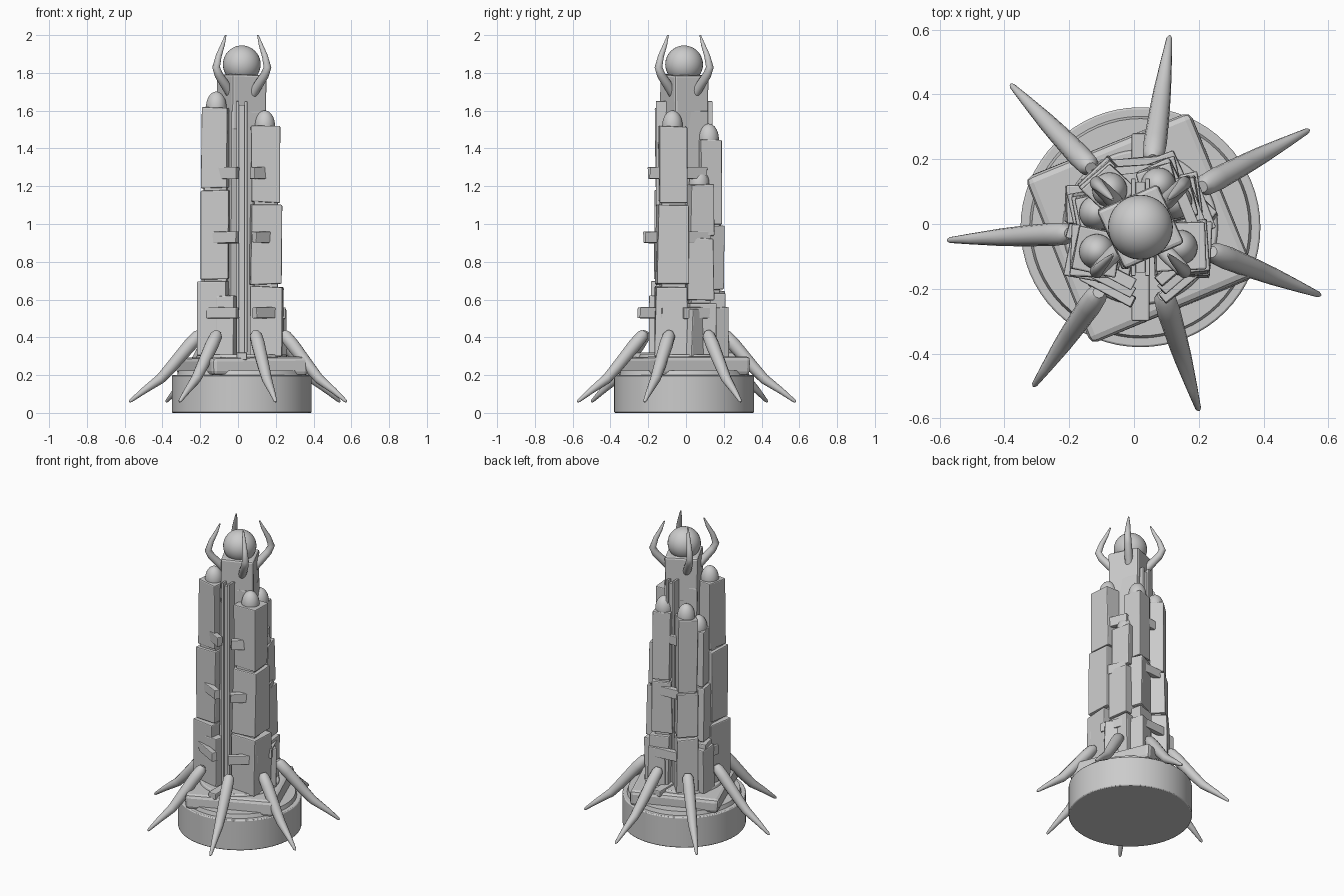
import bpy, bmesh, math, random
from mathutils import Vector, Matrix

if "Cube" in bpy.data.objects:
    bpy.data.objects.remove(bpy.data.objects["Cube"])

random.seed(4)
CX, CY = 0.02, -0.01


def add_mesh(name, bm, bevel=0.0, smooth=False):
    me = bpy.data.meshes.new(name)
    bm.to_mesh(me)
    bm.free()
    ob = bpy.data.objects.new(name, me)
    bpy.context.collection.objects.link(ob)
    if bevel:
        m = ob.modifiers.new("worn_edges", "BEVEL")
        m.width, m.segments = bevel, 2
    if smooth:
        bpy.context.view_layer.objects.active = ob
        ob.select_set(True)
        bpy.ops.object.shade_smooth_by_angle(angle=math.radians(35))
        ob.select_set(False)
    return ob


def block(name, x, y, z0, z1, sx, sy, rot=0, jitter=0.0, bevel=0.006):
    bm = bmesh.new()
    bmesh.ops.create_cube(bm, size=1)
    for v in bm.verts:
        v.co = Vector((v.co.x * sx, v.co.y * sy, v.co.z * (z1 - z0)))
        v.co += Vector([random.uniform(-jitter, jitter) for _ in range(3)])
    bm.transform(Matrix.Translation((x, y, (z0 + z1) / 2)) @ Matrix.Rotation(math.radians(rot), 4, "Z"))
    return add_mesh(name, bm, bevel)


def disc(name, r0, r1, z0, z1, bevel=0.0):
    bm = bmesh.new()
    bmesh.ops.create_cone(bm, cap_ends=True, segments=64, radius1=r0, radius2=r1, depth=z1 - z0)
    bm.transform(Matrix.Translation((CX, CY, (z0 + z1) / 2)))
    return add_mesh(name, bm, bevel, True)


def ball(name, x, y, z, r, sz=1.0):
    bm = bmesh.new()
    bmesh.ops.create_uvsphere(bm, u_segments=32, v_segments=20, radius=r)
    bm.transform(Matrix.Translation((x, y, z)) @ Matrix.Diagonal((1, 1, sz, 1)))
    return add_mesh(name, bm, 0, True)


def horn(name, pts):
    # tapered tube through (x, y, z, radius) points
    cu = bpy.data.curves.new(name, "CURVE")
    cu.dimensions, cu.bevel_depth, cu.bevel_resolution, cu.use_fill_caps = "3D", 1.0, 4, True
    sp = cu.splines.new("POLY")
    sp.points.add(len(pts) - 1)
    for p, (x, y, z, r) in zip(sp.points, pts):
        p.co, p.radius = (x, y, z, 1), r
    ob = bpy.data.objects.new(name, cu)
    bpy.context.collection.objects.link(ob)
    bpy.context.view_layer.objects.active = ob
    ob.select_set(True)
    bpy.ops.object.convert(target="MESH")
    bpy.ops.object.shade_smooth_by_angle(angle=math.radians(50))
    bpy.context.object.select_set(False)


# Round foot, twisted square slab and tower plinth
disc("foot", 0.37, 0.37, 0, 0.2, 0.006)
disc("foot_step", 0.345, 0.335, 0.19, 0.225)
block("base_slab", CX, CY, 0.2, 0.295, 0.545, 0.545, 22, 0.006, 0.022)
disc("tower_plinth", 0.245, 0.235, 0.28, 0.31, 0.004)
block("ground_rib", CX, CY, 0.28, 0.32, 0.055, 0.58)

# Central core with a head block
block("core", CX, CY, 0.3, 1.6, 0.2, 0.2, 22, 0.004)
block("head", CX, CY, 1.5, 1.79, 0.2, 0.2, 25, 0.004, 0.012)

# Stacked stone pillars: x, y, rotation, width, levels from bottom to top
pillars = {
    "front_right": (0.142, -0.072, 6, 0.15, [0.3, 0.68, 1.115, 1.53]),
    "front_left": (-0.115, -0.085, -4, 0.14, [0.3, 0.71, 1.19, 1.63]),
    "left": (-0.115, 0.035, 12, 0.115, [0.3, 0.62, 0.98, 1.35]),
    "back_left": (-0.075, 0.105, 38, 0.12, [0.3, 0.66, 0.95, 1.44]),
    "back": (0.075, 0.12, 20, 0.11, [0.3, 0.65, 1.0, 1.46]),
    "back_right": (0.125, 0.07, 10, 0.125, [0.3, 0.595, 0.935, 1.22]),
}
for key, (x, y, rot, w, levels) in pillars.items():
    for i, (z0, z1) in enumerate(zip(levels, levels[1:])):
        k = (1.14, 1.1, 1.0)[i]
        spread = (1.08, 1.03, 1.0)[i]
        block(f"{key}_stone_{i + 1}", CX + (x - CX) * spread, CY + (y - CY) * spread,
              z0, z1 - 0.012, w * k, w * k, rot + random.uniform(-7, 7), 0.005)
    # thinner shaft showing in the joints, and a domed cap
    block(f"{key}_shaft", x, y, 0.3, levels[-1] - 0.02, w * 0.85, w * 0.85, rot)
    ball(f"{key}_cap", x, y, levels[-1] - 0.01, 0.054, 1.5)

# Lower buttress stones filling the sides
for i, (x, y, top, w) in enumerate([(-0.15, 0.06, 0.58, 0.12), (0.09, 0.165, 0.56, 0.1),
                                    (0.19, 0.03, 0.55, 0.1), (-0.06, -0.14, 0.62, 0.1)]):
    block(f"buttress_{i + 1}", x, y, 0.29, top, w, w, 25 * i, 0.006)

# Grooved fins at front and back: a thin plate between two rails
for side, s in (("front", -1), ("back", 1)):
    block(f"{side}_fin", CX, CY + s * 0.09, 0.32, 1.63, 0.03, 0.1, 0, 0, 0.002)
    for n, dx in (("left", -0.022), ("right", 0.022)):
        block(f"{side}_fin_{n}_rail", CX + dx, CY + s * 0.095, 0.32, 1.65, 0.014, 0.11, 0, 0, 0.002)

# Clamp plates around the pillars on three levels
for j, (z, r, w) in enumerate([(0.53, 0.215, 0.18), (0.93, 0.19, 0.15), (1.27, 0.165, 0.13)]):
    for i, a in enumerate((-50, -118, 165, 95, 22)):
        t = math.radians(a)
        rr = r * (0.92 if i > 1 else 1)
        block(f"clamp_{j + 1}_{i + 1}", CX + rr * math.cos(t), CY + rr * math.sin(t),
              z - 0.03, z + 0.03, 0.035, w, a, 0.003, 0.004)

# Seven splayed spikes, each from tower to ground
tips = [(0.11, 0.58), (0.54, 0.29), (0.575, -0.22), (0.2, -0.575),
        (-0.31, -0.5), (-0.575, -0.05), (-0.38, 0.43)]
roots = [(0.06, 0.21), (0.22, 0.12), (0.25, -0.09), (0.095, -0.23),
         (-0.115, -0.22), (-0.21, -0.03), (-0.14, 0.18)]
steps = [(-0.03, 0.43, 0.018), (0.0, 0.41, 0.033), (0.12, 0.36, 0.036), (0.4, 0.24, 0.031),
         (0.55, 0.18, 0.027), (0.8, 0.115, 0.017), (0.98, 0.064, 0.009), (1.0, 0.058, 0.004)]
for i, (a, b) in enumerate(zip(roots, tips)):
    horn(f"spike_{i + 1}", [(a[0] + (b[0] - a[0]) * f, a[1] + (b[1] - a[1]) * f, z, r) for f, z, r in steps])

# Crown orb held by four bent horns
ball("orb", CX, CY, 1.845, 0.1)
claw = [(0.06, 1.69, 0.024), (0.09, 1.74, 0.025), (0.122, 1.79, 0.023), (0.136, 1.83, 0.021),
        (0.122, 1.89, 0.016), (0.1, 1.95, 0.011), (0.085, 2.0, 0.004)]
for i, (sx, sy) in enumerate([(1, 1), (-1, 1), (-1, -1), (1, -1)]):
    horn(f"crown_horn_{i + 1}", [(CX + sx * d, CY + sy * d, z, r) for d, z, r in claw])
